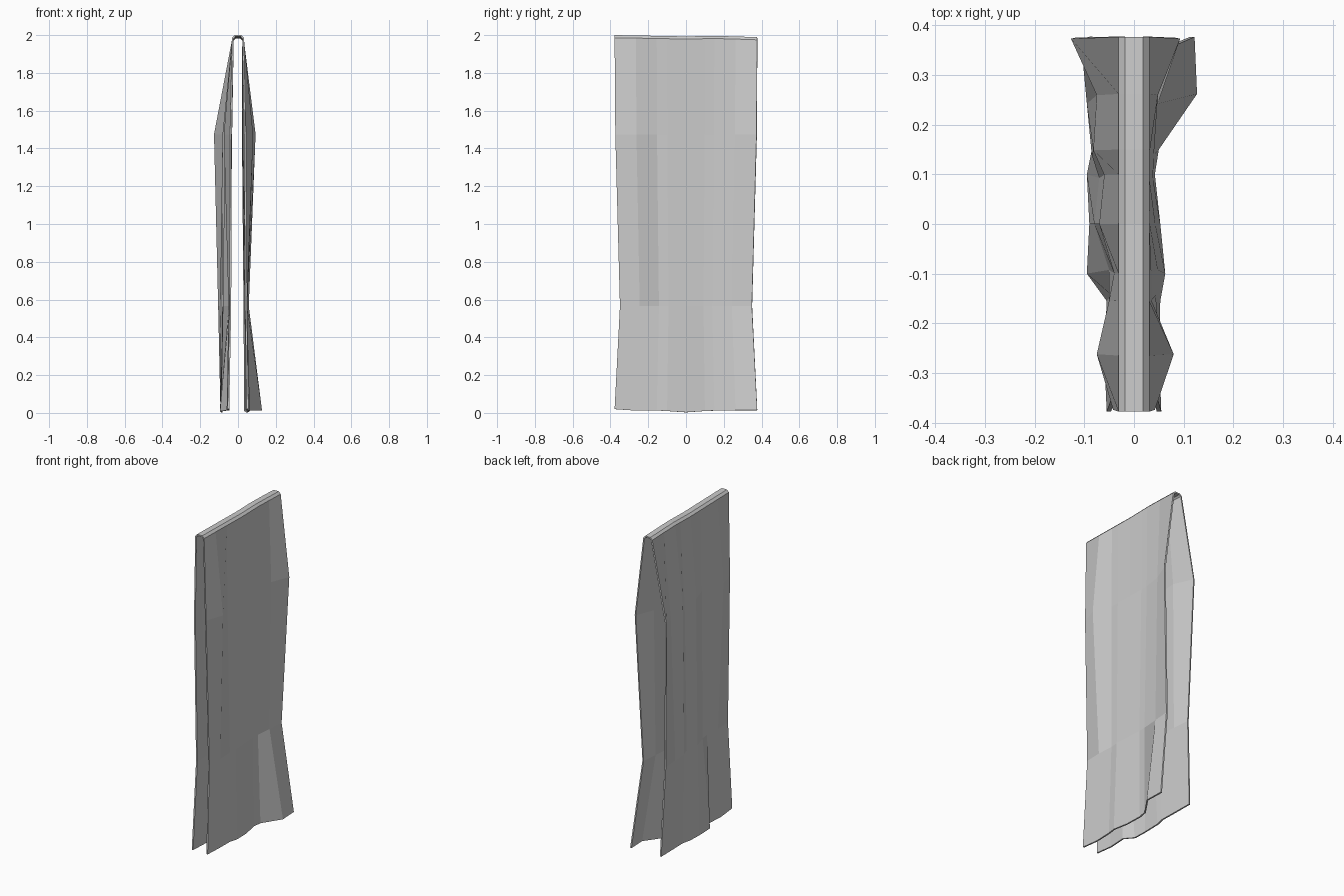
import bpy
import bmesh

cube = bpy.data.objects.get("Cube")
if cube:
    bpy.data.objects.remove(cube, do_unlink=True)

cloth = bpy.data.materials.new("grey cloth")
cloth.use_nodes = True
colour = (0.6, 0.6, 0.6, 1)
cloth.diffuse_color = colour
cloth.node_tree.nodes["Principled BSDF"].inputs["Base Color"].default_value = colour

# Columns across the cloth, with the uneven hem and the sagging fold
COLUMNS = [-0.378, -0.265, -0.155, -0.1, 0, 0.1, 0.15, 0.262, 0.377]
HEM = [0.02, 0.012, 0.013, 0.01, 0.003, 0.01, 0.012, 0.014, 0.015]
FOLD = [2.0, 1.998, 1.996, 1.995, 1.993, 1.995, 1.996, 1.993, 1.989]

# Distance of each drape from the centre: shoulder, waist, hem
LEFT_DRAPE = [
    [.042, .08, .035, .035, .032, .03, .032, .048, .093],
    [.047, .05, .044, .048, .043, .038, .04, .048, .057],
    [.055, .05, .053, .063, .053, .042, .05, .127, .122],
]
RIGHT_DRAPE = [
    [.042, .075, .05, .04, .07, .06, .082, .075, .127],
    [.045, .05, .045, .05, .08, .07, .085, .095, .105],
    [.055, .06, .055, .095, .09, .095, .085, .09, .093],
]


def drape(column, side, rows):
    """Points of one hanging side, from the fold down to the hem."""
    y = COLUMNS[column]
    shoulder, waist, hem = (row[column] * side for row in rows)
    top = FOLD[column]
    return [
        (0.018 * side, y, top),
        (0.031 * side, y, top - 0.014),
        (shoulder, y * 0.99, 1.475),
        (waist, y * 0.925, 0.565),
        (hem, y, HEM[column]),
    ]


# One cloth surface running up one side, over the fold and down the other
bm = bmesh.new()
strips = []
for i in range(len(COLUMNS)):
    path = drape(i, 1, LEFT_DRAPE)[::-1] + drape(i, -1, RIGHT_DRAPE)
    strips.append([bm.verts.new(p) for p in path])
for a, b in zip(strips, strips[1:]):
    for j in range(len(a) - 1):
        bm.faces.new((a[j], b[j], b[j + 1], a[j + 1]))
bmesh.ops.recalc_face_normals(bm, faces=bm.faces)
bm.normal_update()
fold_face = max(bm.faces, key=lambda f: f.calc_center_median().z)
if fold_face.normal.z < 0:
    bmesh.ops.reverse_faces(bm, faces=bm.faces)

mesh = bpy.data.meshes.new("draped_towel")
bm.to_mesh(mesh)
bm.free()
towel = bpy.data.objects.new("draped_towel", mesh)
bpy.context.collection.objects.link(towel)
mesh.materials.append(cloth)

# Cloth thickness, kept inside the outer surface
thickness = towel.modifiers.new("thickness", "SOLIDIFY")
thickness.thickness = 0.009
thickness.offset = -1
